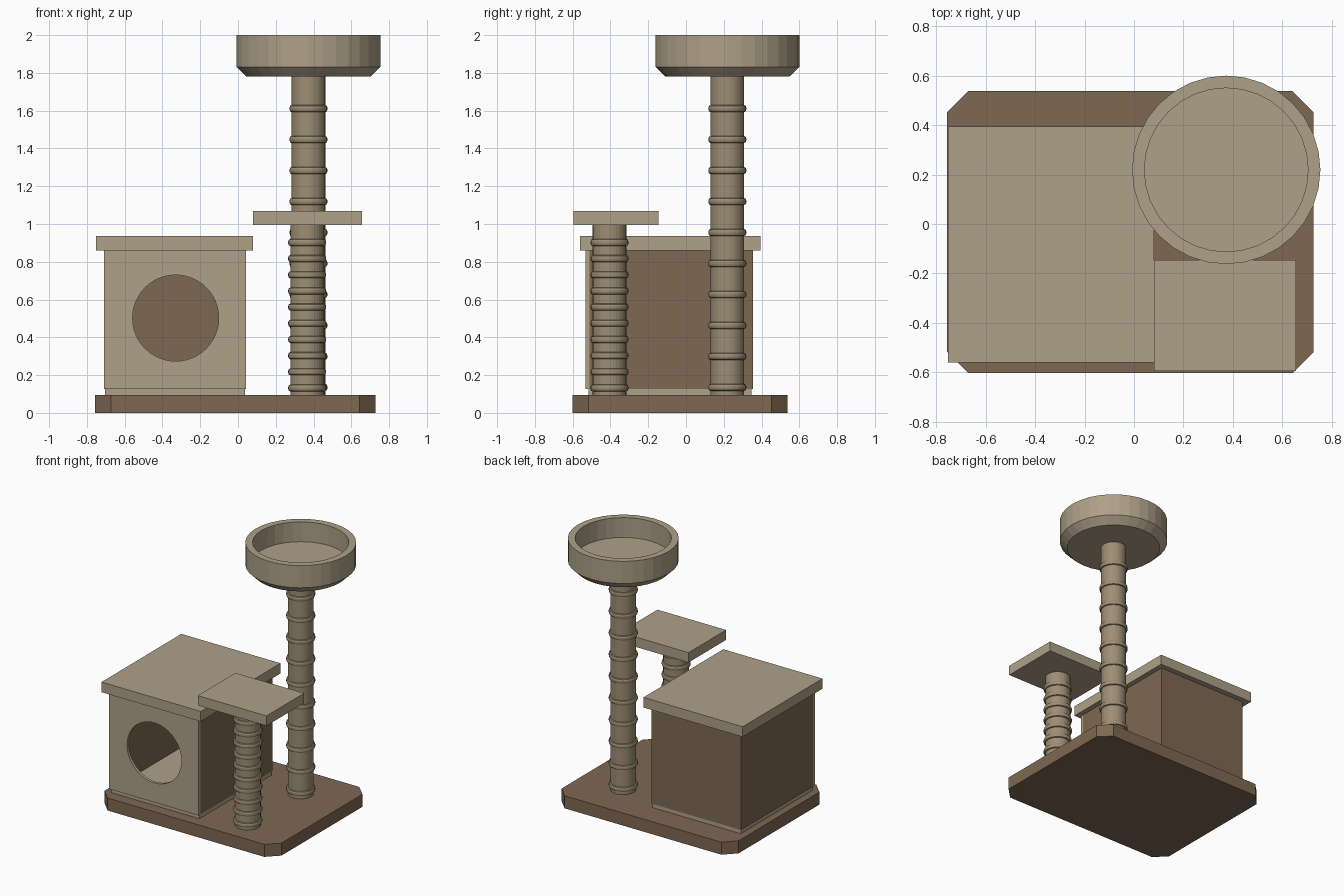
import bpy, bmesh
from math import cos, sin, pi, radians

if "Cube" in bpy.data.objects:
    bpy.data.objects.remove(bpy.data.objects["Cube"])


def material(name, rgb):
    m = bpy.data.materials.new(name)
    m.diffuse_color = (*rgb, 1)
    m.use_nodes = True
    m.node_tree.nodes["Principled BSDF"].inputs["Base Color"].default_value = m.diffuse_color
    return m


TAN = material("plush_tan", (0.43, 0.355, 0.25))
BROWN = material("plush_brown", (0.21, 0.138, 0.084))
ROPE = material("sisal_rope", (0.34, 0.27, 0.175))


def finish(name, bm, mat):
    bmesh.ops.recalc_face_normals(bm, faces=bm.faces[:])
    me = bpy.data.meshes.new(name)
    bm.to_mesh(me)
    bm.free()
    me.materials.append(mat)
    ob = bpy.data.objects.new(name, me)
    bpy.context.collection.objects.link(ob)
    return ob


def prism(name, outline, z0, z1, mat):
    bm = bmesh.new()
    face = bm.faces.new([bm.verts.new((x, y, z0)) for x, y in outline])
    ext = bmesh.ops.extrude_face_region(bm, geom=[face], use_keep_orig=True)
    for v in ext["geom"]:
        if isinstance(v, bmesh.types.BMVert):
            v.co.z = z1
    return finish(name, bm, mat)


def box(name, x0, x1, y0, y1, z0, z1, mat):
    return prism(name, [(x0, y0), (x1, y0), (x1, y1), (x0, y1)], z0, z1, mat)


def lathe(name, cx, cy, profile, mat, n=32):
    """Revolve (radius, z) points around a vertical axis and cap both ends."""
    bm = bmesh.new()
    rings = [[bm.verts.new((cx + r * cos(2 * pi * i / n), cy + r * sin(2 * pi * i / n), z))
              for i in range(n)] for r, z in profile]
    for a, b in zip(rings, rings[1:]):
        for i in range(n):
            j = (i + 1) % n
            bm.faces.new((a[i], a[j], b[j], b[i]))
    bm.faces.new(rings[0][::-1])
    bm.faces.new(rings[-1])
    return finish(name, bm, mat)


def rope_post(name, cx, cy, z0, z1, first, step, count):
    r, bulge = 0.089, 0.011
    profile = [(r, z0)]
    for k in range(count):
        z = first + k * step
        profile += [(r, z - 0.018), (r + 0.7 * bulge, z - 0.015), (r + bulge, z - 0.006),
                    (r + bulge, z + 0.006), (r + 0.7 * bulge, z + 0.015), (r, z + 0.018)]
    profile.append((r, z1))
    return lathe(name, cx, cy, profile, ROPE)


# Base board with clipped corners
x0, x1, y0, y1, c = -0.757, 0.727, -0.602, 0.537, 0.085
prism("base_board", [(x0 + c, y0), (x1 - c, y0), (x1, y0 + c), (x1, y1 - c),
                     (x1 - c, y1), (x0 + c, y1), (x0, y1 - c), (x0, y0 + c)],
      0, 0.095, BROWN)

# House: floor, walls, front panel with round doorway, roof
HX0, HX1, HY0, HY1, T = -0.709, 0.042, -0.532, 0.354, 0.022
box("house_floor", HX0 + 0.006, HX1 - 0.004, HY0 + 0.016, HY1 - 0.006, 0.095, 0.13, TAN)
box("house_left_wall", HX0, HX0 + T, HY0 + T, HY1, 0.127, 0.86, BROWN)
box("house_right_wall", HX1 - T, HX1, HY0 + T, HY1, 0.127, 0.86, BROWN)
box("house_back_wall", HX0 + T, HX1 - T, HY1 - T, HY1, 0.127, 0.86, BROWN)
front = box("house_front_panel", HX0, HX1, HY0, HY0 + T, 0.127, 0.86, TAN)
box("house_roof", -0.752, 0.08, -0.561, 0.395, 0.86, 0.937, TAN)

bpy.ops.mesh.primitive_cylinder_add(vertices=48, radius=0.228, depth=0.3,
                                    location=(-0.33, HY0, 0.502), rotation=(radians(90), 0, 0))
cutter = bpy.context.object
cutter.name = "doorway_cutter"
cutter.hide_render = True
cutter.hide_viewport = True
cutter.display_type = 'WIRE'
cut = front.modifiers.new("doorway", 'BOOLEAN')
cut.operation = 'DIFFERENCE'
cut.solver = 'EXACT'
cut.object = cutter

# Short post with its shelf
rope_post("short_post", 0.366, -0.405, 0.095, 0.995, 0.132, 0.0856, 10)
box("shelf", 0.08, 0.656, -0.595, -0.145, 0.995, 1.07, TAN)

# Tall post with its bowl-shaped bed
rope_post("tall_post", 0.373, 0.219, 0.095, 1.785, 0.135, 0.164, 10)
lathe("bowl_bed", 0.373, 0.219,
      [(0.328, 1.78), (0.381, 1.832), (0.381, 2.0), (0.331, 2.0), (0.331, 1.85)], TAN)
